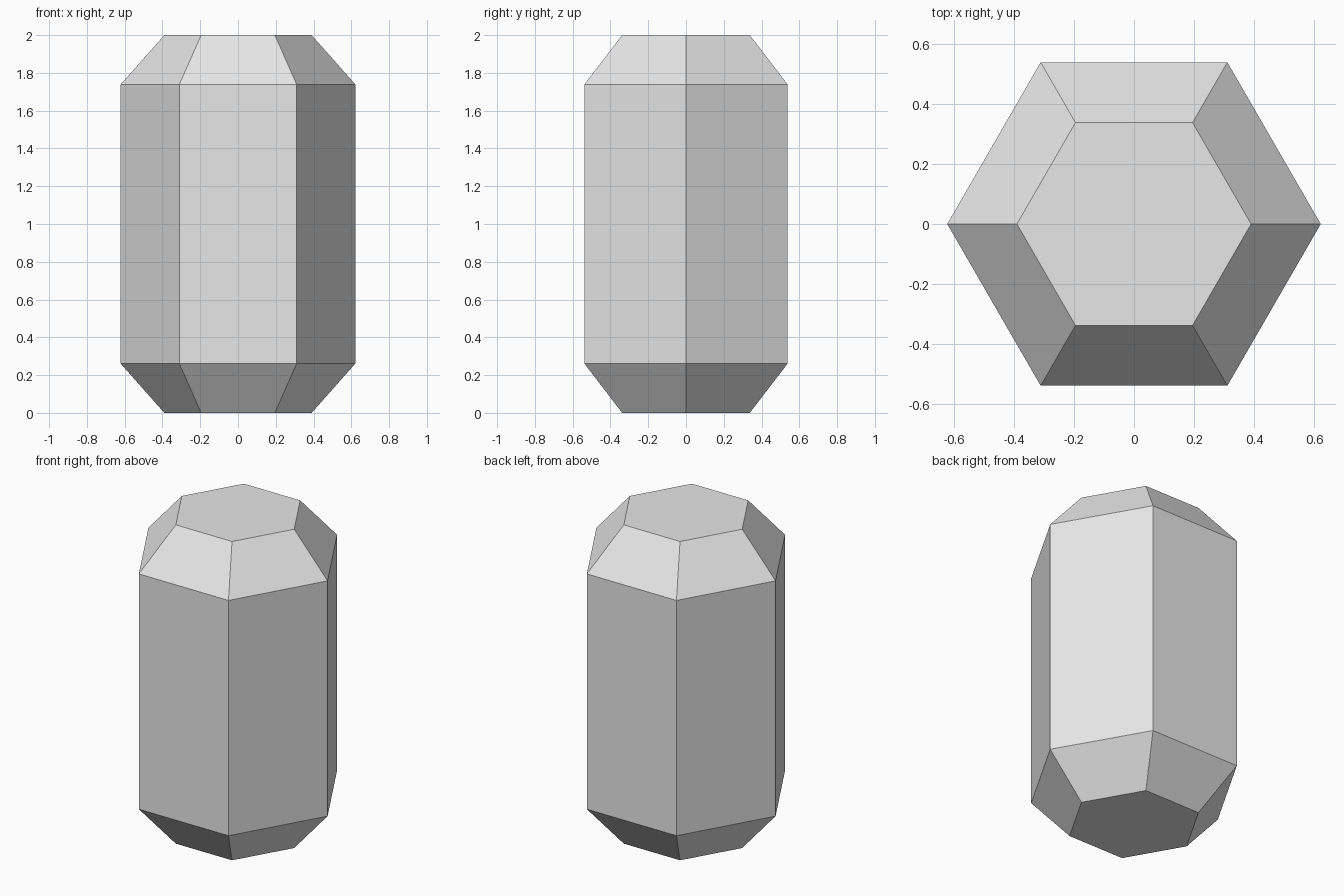
import bpy, bmesh
from math import cos, sin, tau

cube = bpy.data.objects.get("Cube")
if cube:
    bpy.data.objects.remove(cube, do_unlink=True)

# Plain grey material
grey = bpy.data.materials.new("light_grey")
grey.use_nodes = True
colour = (0.8, 0.8, 0.8, 1)
grey.diffuse_color = colour
grey.node_tree.nodes["Principled BSDF"].inputs["Base Color"].default_value = colour

# Hexagonal prism with tapered ends, built from stacked rings (radius, height)
SIDES = 6
PROFILE = [(0.39, 0), (0.622, 0.262), (0.622, 1.738), (0.39, 2)]

bm = bmesh.new()
rings = [[bm.verts.new((r * cos(tau * i / SIDES), r * sin(tau * i / SIDES), z))
          for i in range(SIDES)] for r, z in PROFILE]

# Side facets
for low, high in zip(rings, rings[1:]):
    for i in range(SIDES):
        j = (i + 1) % SIDES
        bm.faces.new((low[i], low[j], high[j], high[i]))

# End caps
bm.faces.new(rings[0][::-1])
bm.faces.new(rings[-1])

mesh = bpy.data.meshes.new("hexagonal_crystal")
bm.to_mesh(mesh)
bm.free()
mesh.materials.append(grey)
bpy.context.collection.objects.link(bpy.data.objects.new("hexagonal_crystal", mesh))
